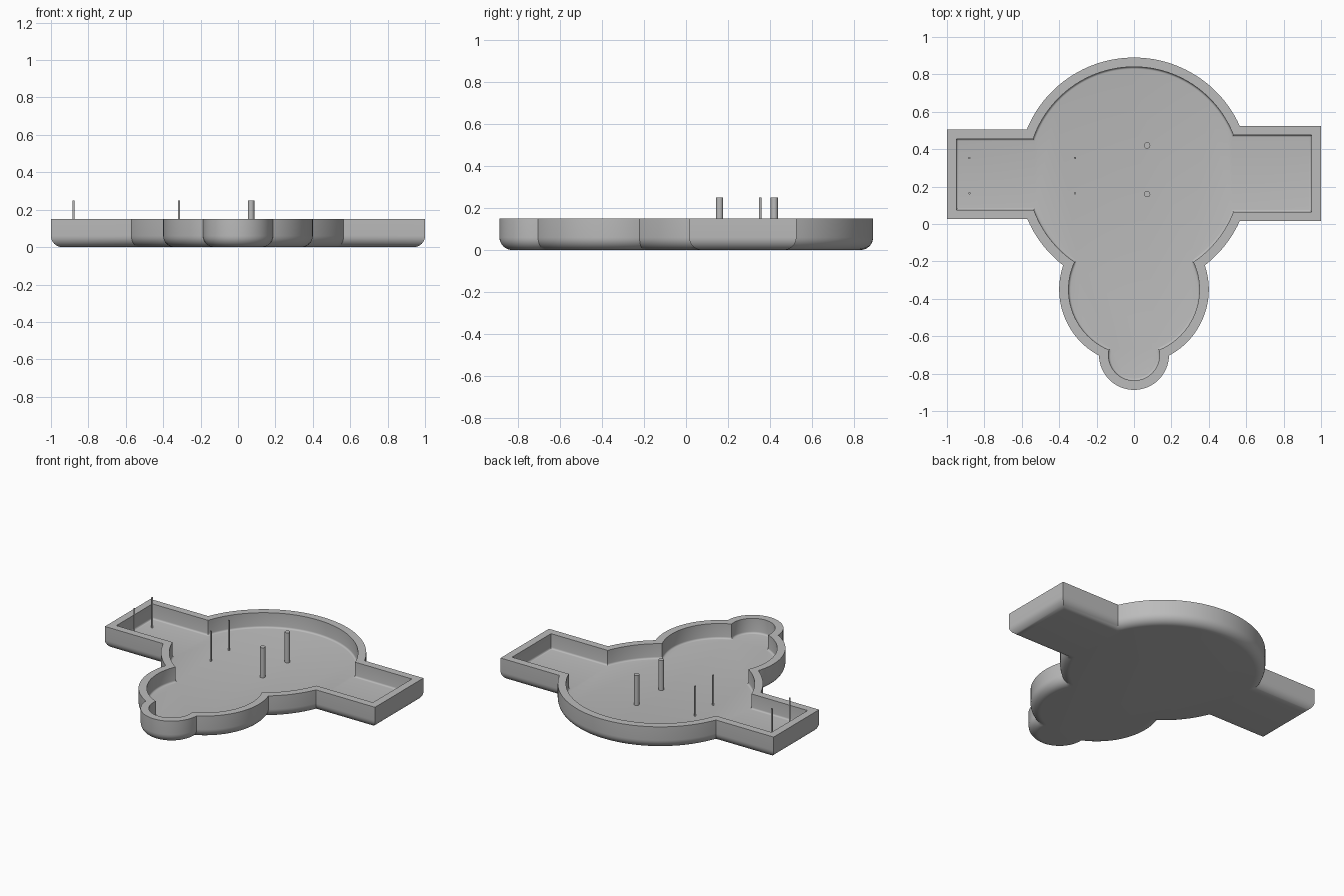
import bpy, bmesh
from math import sin, cos, pi, atan2, sqrt, radians
from mathutils import Vector

cube = bpy.data.objects.get("Cube")
if cube:
    bpy.data.objects.remove(cube, do_unlink=True)

grey = bpy.data.materials.new("plain grey")
grey.use_nodes = True
grey.diffuse_color = (0.5, 0.5, 0.5, 1)
grey.node_tree.nodes["Principled BSDF"].inputs["Base Color"].default_value = (0.5, 0.5, 0.5, 1)

# Plan of the tray: three overlapping discs (centre y, radius) and two arms (low y, high y)
BIG, MID, SMALL = (0.27, 0.62), (-0.35, 0.40), (-0.70, 0.187)
LEFT_ARM, RIGHT_ARM = (0.015, 0.525), (0.026, 0.505)
HEIGHT, WALL, FLOOR = 0.15, 0.05, 0.05


def arc(disc, r, start, end, n):
    """Points on a disc, counter-clockwise between two points."""
    a = atan2(start[1] - disc[0], start[0])
    b = atan2(end[1] - disc[0], end[0])
    if b <= a:
        b += 2 * pi
    return [(r * cos(a + (b - a) * i / n), disc[0] + r * sin(a + (b - a) * i / n))
            for i in range(n + 1)]


def meet(upper, ru, lower, rl):
    """Point on the +x side where two discs cross."""
    d = upper[0] - lower[0]
    t = (ru * ru - rl * rl + d * d) / (2 * d)
    return sqrt(ru * ru - t * t), upper[0] - t


def outline(inset):
    """Outline of the union, with every part shrunk by the inset."""
    rb, rm, rs = (d[1] - inset for d in (BIG, MID, SMALL))
    end = 1 - inset

    def arm(span, side):
        lo, hi = span[0] + inset, span[1] - inset
        root = [(side * sqrt(rb * rb - (y - BIG[0]) ** 2), y) for y in (lo, hi)]
        return root, [(side * end, lo), (side * end, hi)]

    (l_lo, l_hi), l_end = arm(LEFT_ARM, 1)
    (r_lo, r_hi), r_end = arm(RIGHT_ARM, -1)
    neck = meet(BIG, rb, MID, rm)
    chin = meet(MID, rm, SMALL, rs)
    neck_r, chin_r = (-neck[0], neck[1]), (-chin[0], chin[1])
    pts = l_end + arc(BIG, rb, l_hi, r_hi, 48) + r_end[::-1]
    pts += arc(BIG, rb, r_lo, neck_r, 12)
    pts += arc(MID, rm, neck_r, chin_r, 24)[1:]
    pts += arc(SMALL, rs, chin_r, chin, 32)[1:]
    pts += arc(MID, rm, chin, neck, 24)[1:]
    pts += arc(BIG, rb, neck, l_lo, 12)[1:]
    return pts


def finish(bm, name):
    bmesh.ops.recalc_face_normals(bm, faces=bm.faces)
    mesh = bpy.data.meshes.new(name)
    bm.to_mesh(mesh)
    bm.free()
    mesh.materials.append(grey)
    ob = bpy.data.objects.new(name, mesh)
    bpy.context.collection.objects.link(ob)
    bpy.ops.object.select_all(action='DESELECT')
    ob.select_set(True)
    bpy.context.view_layer.objects.active = ob
    bpy.ops.object.shade_smooth_by_angle(angle=radians(30))
    return ob


# Wall section from the underside, up the outside, over the rim and down to the floor
def fillet(radius, steps):
    return [(radius * (1 - sin(a)), radius * (1 - cos(a)))
            for a in (pi / 2 * i / steps for i in range(steps + 1))]


section = fillet(0.06, 8) + [(0, HEIGHT), (WALL, HEIGHT)]
section += [(WALL + i, FLOOR + z) for i, z in fillet(0.012, 4)[::-1]]

# Tray
bm = bmesh.new()
rings = [[bm.verts.new((x, y, z)) for x, y in outline(inset)] for inset, z in section]
for a, b in zip(rings, rings[1:]):
    n = len(a)
    for i in range(n):
        j = (i + 1) % n
        bm.faces.new((a[i], a[j], b[j], b[i]))
bm.faces.new(rings[0][::-1])
bm.faces.new(rings[-1])
finish(bm, "tray")


# Pegs standing on the floor
def peg(name, x, y, radius, sides):
    bm = bmesh.new()
    bottom, top = FLOOR - 0.01, 0.25
    bmesh.ops.create_cone(bm, cap_ends=True, segments=sides, radius1=radius,
                          radius2=radius, depth=top - bottom)
    bmesh.ops.translate(bm, verts=bm.verts, vec=Vector((x, y, (top + bottom) / 2)))
    finish(bm, name)


for y, place in ((0.16, "front"), (0.42, "back")):
    peg(f"thick_peg_{place}", 0.07, y, 0.017, 32)
for x, side in ((-0.88, "outer"), (-0.315, "inner")):
    for y, place in ((0.164, "front"), (0.353, "back")):
        peg(f"thin_peg_{side}_{place}", x, y, 0.006, 16)
